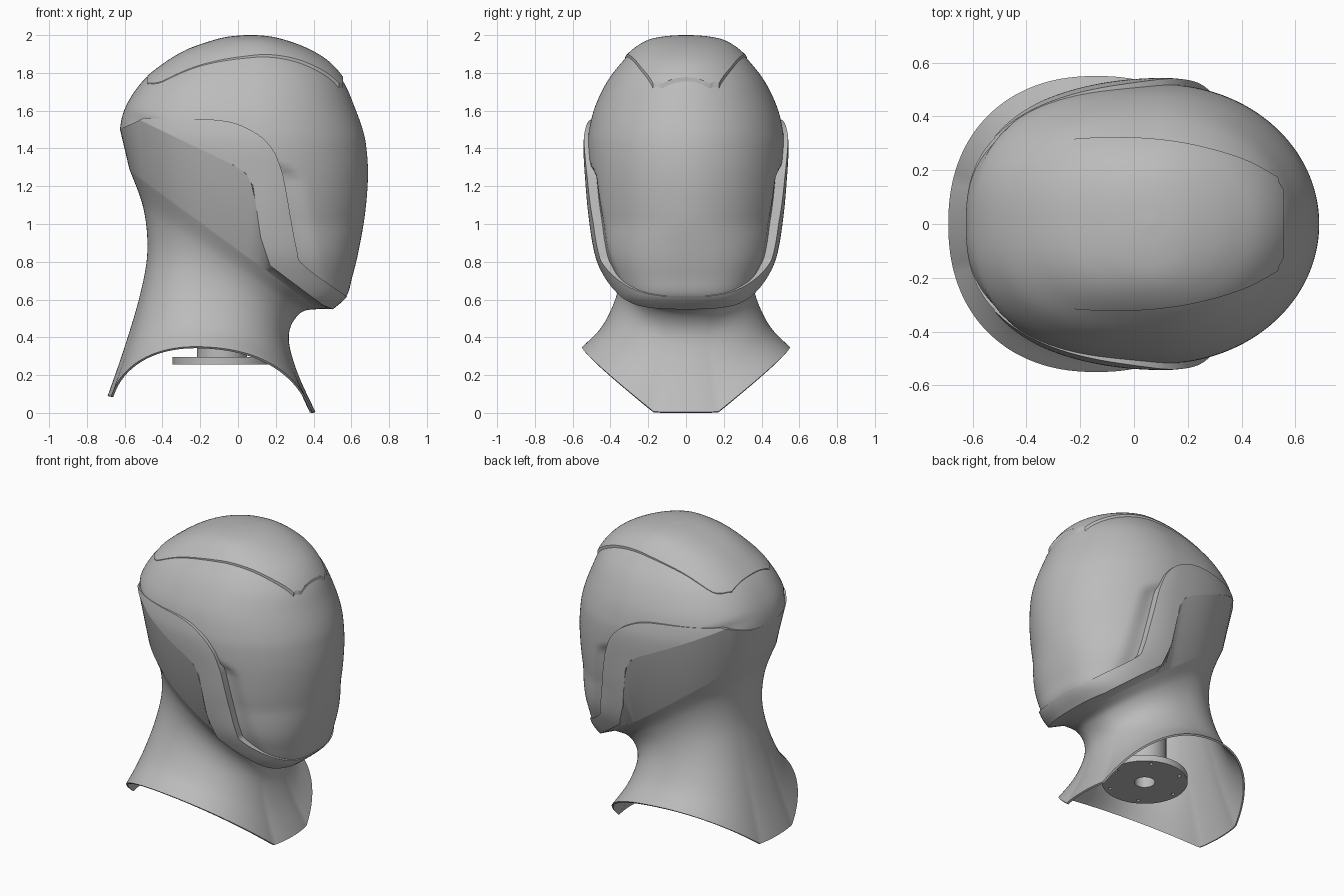
import bpy, bmesh, math

if "Cube" in bpy.data.objects:
    bpy.data.objects.remove(bpy.data.objects["Cube"], do_unlink=True)

GREY = (0.5, 0.5, 0.5, 1)
grey = bpy.data.materials.new("matte_grey")
grey.use_nodes = True
grey.diffuse_color = GREY
grey.node_tree.nodes["Principled BSDF"].inputs["Base Color"].default_value = GREY

AROUND = 160


def clamp(v):
    return max(0.0, min(1.0, v))


def smooth(v):
    v = clamp(v)
    return v * v * (3 - 2 * v)


def lerp(a, b, f):
    return a + (b - a) * f


def spow(v, e):
    return math.copysign(abs(v) ** e, v)


def spline(pts, steps):
    """Catmull-Rom curve through tuples of any length."""
    out = []
    for i in range(len(pts) - 1):
        a, b, c, d = (pts[max(0, min(len(pts) - 1, i + k))] for k in (-1, 0, 1, 2))
        for s in range(steps):
            t = s / steps
            out.append(tuple(
                q + t / 2 * (r - p + t * (2 * p - 5 * q + 4 * r - u + t * (3 * (q - r) + u - p)))
                for p, q, r, u in zip(a, b, c, d)))
    return out + [tuple(pts[-1])]


def finish(name, bm):
    bmesh.ops.recalc_face_normals(bm, faces=bm.faces)
    mesh = bpy.data.meshes.new(name)
    bm.to_mesh(mesh)
    bm.free()
    ob = bpy.data.objects.new(name, mesh)
    bpy.context.scene.collection.objects.link(ob)
    mesh.materials.append(grey)
    return ob


def loft(name, rings, caps=False):
    bm = bmesh.new()
    rows = [[bm.verts.new(p) for p in ring] for ring in rings]
    n = len(rows[0])
    for a, b in zip(rows, rows[1:]):
        for i in range(n):
            j = (i + 1) % n
            bm.faces.new((a[i], a[j], b[j], b[i]))
    if caps:
        bm.faces.new(rows[0])
        bm.faces.new(rows[-1])
    bmesh.ops.remove_doubles(bm, verts=bm.verts, dist=0.00001)
    return finish(name, bm)


def prism(points, axis, lo, hi):
    """Outline extruded along y (side outline) or z (plan outline)."""
    def place(a, b, h):
        return (a, h, b) if axis == "y" else (a, b, h)
    bm = bmesh.new()
    low = [bm.verts.new(place(a, b, lo)) for a, b in points]
    high = [bm.verts.new(place(a, b, hi)) for a, b in points]
    bm.faces.new(low)
    bm.faces.new(high)
    for i in range(len(points)):
        j = (i + 1) % len(points)
        bm.faces.new((low[i], low[j], high[j], high[i]))
    return finish("cutter", bm)


def apply(ob, mod):
    bpy.context.view_layer.objects.active = ob
    bpy.ops.object.modifier_apply(modifier=mod.name)


def cut(ob, cutter, operation):
    mod = ob.modifiers.new("cut", "BOOLEAN")
    mod.operation, mod.solver, mod.object = operation, "EXACT", cutter
    apply(ob, mod)
    bpy.data.objects.remove(cutter, do_unlink=True)


# Head shape: height, back, front, half width
HEAD = spline([
    (.53, -.5, .47, .31), (.55, -.5, .5, .33), (.62, -.5, .575, .37), (.72, -.5, .605, .42),
    (.85, -.5, .637, .465), (1.05, -.53, .672, .495), (1.25, -.57, .688, .512),
    (1.4, -.615, .68, .52), (1.5, -.625, .66, .512), (1.62, -.595, .617, .482),
    (1.75, -.51, .56, .42), (1.85, -.39, .475, .345), (1.92, -.27, .36, .275),
    (1.965, -.14, .24, .2), (1.985, -.05, .15, .11), (1.992, .05, .06, .005)], 6)


def power(z, front):
    return 2 + .8 * clamp((1 - z) / .4) if front else 2.5


def half_width(x, z):
    for a, b in zip(HEAD, HEAD[1:]):
        if a[0] <= z <= b[0]:
            z, xb, xf, w = (lerp(p, q, (z - a[0]) / (b[0] - a[0])) for p, q in zip(a, b))
            break
    cx = lerp(xb, xf, .55)
    u = clamp((x - cx) / (xf - cx) if x > cx else (cx - x) / (cx - xb))
    p = power(z, x > cx)
    return w * (1 - u ** p) ** (1 / p)


def head(name, deform):
    rings = []
    for z, xb, xf, w in HEAD:
        cx, ring = lerp(xb, xf, .55), []
        for i in range(AROUND):
            t = math.tau * i / AROUND
            c, s = math.cos(t), math.sin(t)
            e = 2 / power(z, c > 0)
            r = xf - cx if c > 0 else cx - xb
            ring.append(deform(cx + r * spow(c, e), w * spow(s, e), z))
        rings.append(ring)
    return loft(name, rings, caps=True)


def recess(x, y, z):
    """Shallow hollow in the visor just ahead of the side band."""
    d = x - .25 - (1.2 - z) * .2
    depth = .055 * (1 - smooth(d / .12)) * clamp((1.31 - z - .4 * d) / .04) * smooth((z - .62) / .1)
    return x, y * (1 - depth), z


def band_scale(x):
    return 1.003 + .042 * smooth((x + .45) / .6)


def swell(x, y, z):
    return x * 1.008, y * band_scale(x), z


def lift(x, y, z):
    f = 1.004 + .012 * smooth((x + .4) / .8)
    return x * f, y * f, lerp(1.2, z, f if z > 1.2 else 1)


LOWER = [(-.63, 1.5), (-.52, 1.55), (-.02, 1.31), (.04, 1.27), (.08, 1.2),
         (.12, .93), (.17, .78), (.45, .57), (.51, .545)]
UPPER = spline([(-.5, 1.56), (-.1, 1.55), (.08, 1.49), (.18, 1.4), (.225, 1.3), (.25, 1.2),
                (.31, .87), (.35, .78), (.57, .62)], 5) + [(.85, .61)]

# Visor and dome in one shell
dome = head("visor_dome", recess)
cut(dome, prism(LOWER + [(.85, .53), (.85, 2.2), (-.8, 2.2), (-.8, 1.45)], "y", -1, 1), "INTERSECT")

# Raised band sweeping from the back of the head to the chin
band = head("side_band", swell)
cut(band, prism(UPPER + [(.85, .53)] + LOWER[:0:-1], "y", -1, 1), "INTERSECT")

# Raised crest plate on top
side = spline([(-.48, .2), (-.4, .29), (-.2, .318), (0, .322), (.2, .3), (.4, .245), (.535, .175)], 5)
nose = [(.54, .155), (.557, .125)]
outline = side + nose
crest = head("crest_plate", lift)
cut(crest, prism(outline + [(x, -y) for x, y in reversed(outline)], "z", 1.6, 2.2), "INTERSECT")


# Neck: back x and z, front x and z, half width, rise at the sides
NECK = [(-.69, .09, .41, .005, .55, .3), (-.6, .35, .32, .2, .45, .17),
        (-.52, .62, .272, .36, .378, .09), (-.48, .85, .28, .46, .352, .05),
        (-.5, 1.08, .34, .535, .37, .01), (-.575, 1.29, .43, .55, .425, 0)]


def neck_ring(xb, zb, xf, zf, w, rise):
    ring = []
    for i in range(AROUND):
        t = math.tau * i / AROUND
        f = (spow(math.cos(t), .9) + 1) / 2
        s = spow(math.sin(t), .9)
        ring.append((lerp(xb, xf, f), w * s, lerp(zb, zf, f) + rise * clamp((abs(s) - .31) / .69)))
    return ring


def edge_height(x):
    for (xa, za), (xc, zc) in zip(LOWER, LOWER[1:]):
        if x <= xc:
            return lerp(za, zc, (x - xa) / (xc - xa))
    return LOWER[-1][1]


def jaw_ring():
    ring = []
    for i in range(AROUND):
        t = math.tau * i / AROUND
        x = lerp(-.625, .5, (math.cos(t) + 1) / 2)
        z = edge_height(x)
        ring.append((x, math.copysign(half_width(x, z) * band_scale(x), math.sin(t)), z))
    return ring


neck = loft("neck_and_collar", [neck_ring(*r) for r in spline(NECK, 7)] + [jaw_ring()])
shell = neck.modifiers.new("shell", "SOLIDIFY")
shell.thickness, shell.offset = .012, -1
apply(neck, shell)


# Mounting flange with a bored stem and bolt holes
def circle(r, cx=-.085, cy=0, n=48):
    return [(cx + r * math.cos(math.tau * i / n), cy + r * math.sin(math.tau * i / n)) for i in range(n)]


profile = [(.062, .255), (.262, .255), (.262, .297), (.132, .297), (.132, .7), (.062, .7)]
flange = loft("mount_flange", [[(x, y, z) for x, y in circle(r)] for r, z in profile + profile[:1]])
for x, y in circle(.225, n=6):
    cut(flange, prism(circle(.011, x, y, 12), "z", .2, .35), "DIFFERENCE")

# Smooth shading with crisp edges
bpy.ops.object.select_all(action="DESELECT")
for ob in (dome, band, crest, neck, flange):
    ob.select_set(True)
bpy.context.view_layer.objects.active = dome
bpy.ops.object.shade_smooth_by_angle(angle=math.radians(30))
